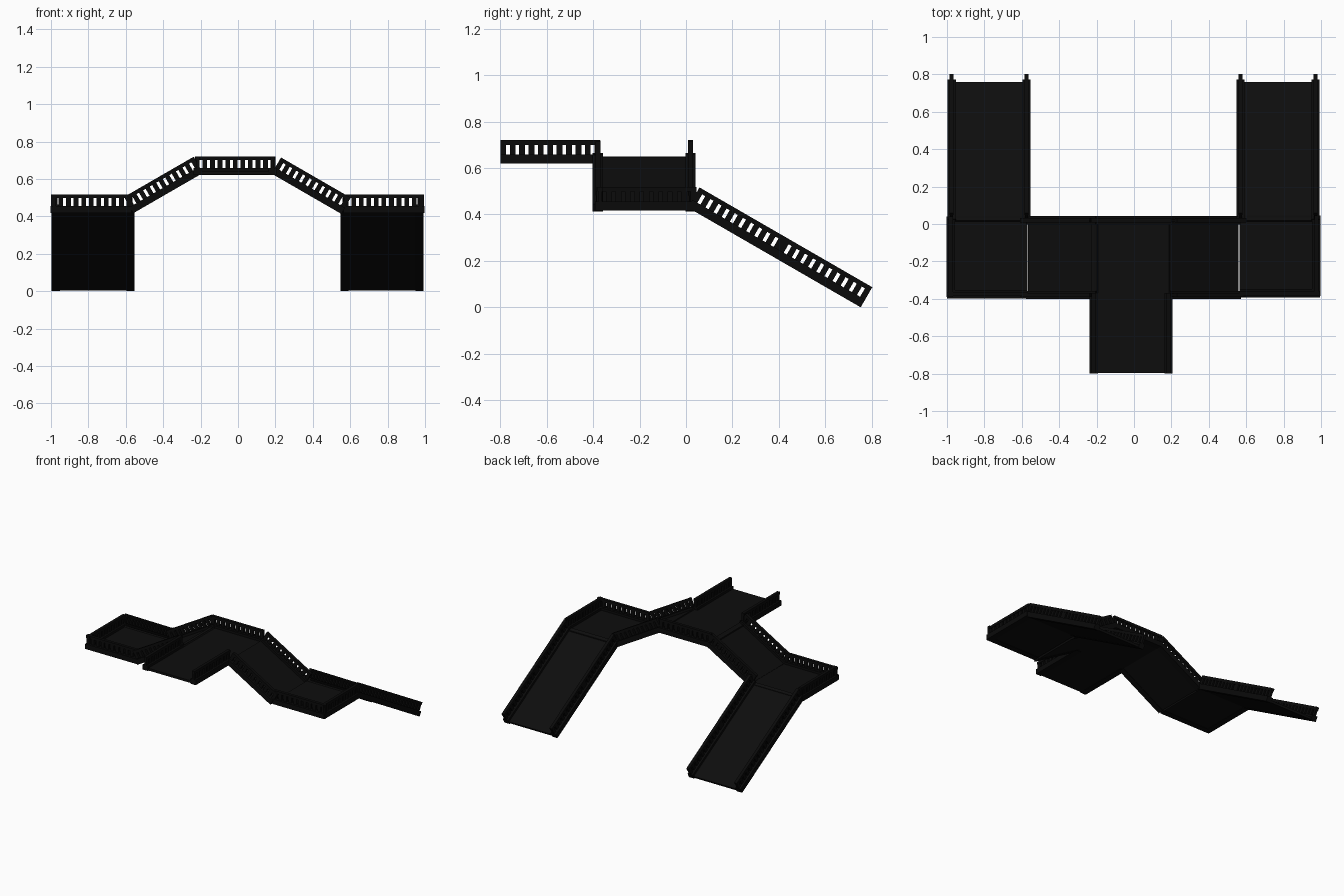
import bpy
import bmesh
from math import radians
from mathutils import Matrix, Vector

cube = bpy.data.objects.get("Cube")
if cube:
    bpy.data.objects.remove(cube, do_unlink=True)

TILE = 0.43       # length of one walkway module
RAIL_V = 0.2      # distance of the railings from the centre line
BALUSTERS = 11


def make_material(name, value):
    mat = bpy.data.materials.new(name)
    mat.use_nodes = True
    colour = (value, value, value, 1)
    mat.diffuse_color = colour
    mat.node_tree.nodes["Principled BSDF"].inputs["Base Color"].default_value = colour
    return mat


deck_black = make_material("deck black", 0.004)
rail_black = make_material("rail black", 0.003)


def add_box(bm, low, high):
    low, high = Vector(low), Vector(high)
    size = Matrix.Diagonal((*(high - low), 1))
    bmesh.ops.create_cube(bm, size=1, matrix=Matrix.Translation((low + high) / 2) @ size)


def finish(bm, name, matrix, mat):
    mesh = bpy.data.meshes.new(name)
    bm.to_mesh(mesh)
    bm.free()
    mesh.materials.append(mat)
    obj = bpy.data.objects.new(name, mesh)
    obj.matrix_world = matrix
    bpy.context.collection.objects.link(obj)


def railing(name, matrix, tiles=1):
    """Bottom beam, top rail and balusters, running along local x."""
    bm = bmesh.new()
    for t in range(tiles):
        start, end = t * TILE, (t + 1) * TILE
        add_box(bm, (start, -0.022, 0), (end, 0.022, 0.038))
        add_box(bm, (start, -0.011, 0.08), (end, 0.011, 0.1))
        half = 0.0125
        pitch = (TILE - 2 * half) / (BALUSTERS - 1)
        for i in range(BALUSTERS):
            u = start + half + i * pitch
            add_box(bm, (u - half, -0.008, 0.03), (u + half, 0.008, 0.085))
    finish(bm, name, matrix, rail_black)


def section(name, origin, yaw, pitch=0, tiles=1, sides=(-1, 1), end_rail=False):
    """Deck with railings on the chosen sides; positive pitch descends."""
    frame = (Matrix.Translation(origin) @ Matrix.Rotation(radians(yaw), 4, 'Z')
             @ Matrix.Rotation(radians(pitch), 4, 'Y'))
    bm = bmesh.new()
    add_box(bm, (0, -0.215, 0.003), (tiles * TILE - 0.004, 0.215, 0.02))
    finish(bm, name + "_deck", frame, deck_black)
    for side in sides:
        railing(f"{name}_railing_{'a' if side < 0 else 'b'}",
                frame @ Matrix.Translation((0, side * RAIL_V, 0)), tiles)
    if end_rail:
        railing(name + "_end_railing", frame
                @ Matrix.Translation((TILE - 0.02, -TILE / 2, 0))
                @ Matrix.Rotation(radians(90), 4, 'Z'))


# High crossing and the walkway leading to the front
section("top_platform", (-0.23, -0.18, 0.62), 0, sides=(1,))
section("front_walkway", (-0.015, -0.37, 0.62), -90)

# Sloping side spans
section("right_slope", (-0.187, -0.18, 0.632), 180, 30)
section("left_slope", (0.18, -0.18, 0.628), 0, 30)

# Low corner platforms
section("right_platform", (-0.57, -0.175, 0.418), 180, sides=(1,), end_rail=True)
section("left_platform", (0.565, -0.17, 0.418), 0, sides=(-1,), end_rail=True)

# Long ramps down to the ground at the back
section("right_ramp", (-0.775, 0.008, 0.43), 90, 30, tiles=2)
section("left_ramp", (0.77, 0.008, 0.43), 90, 30, tiles=2)
